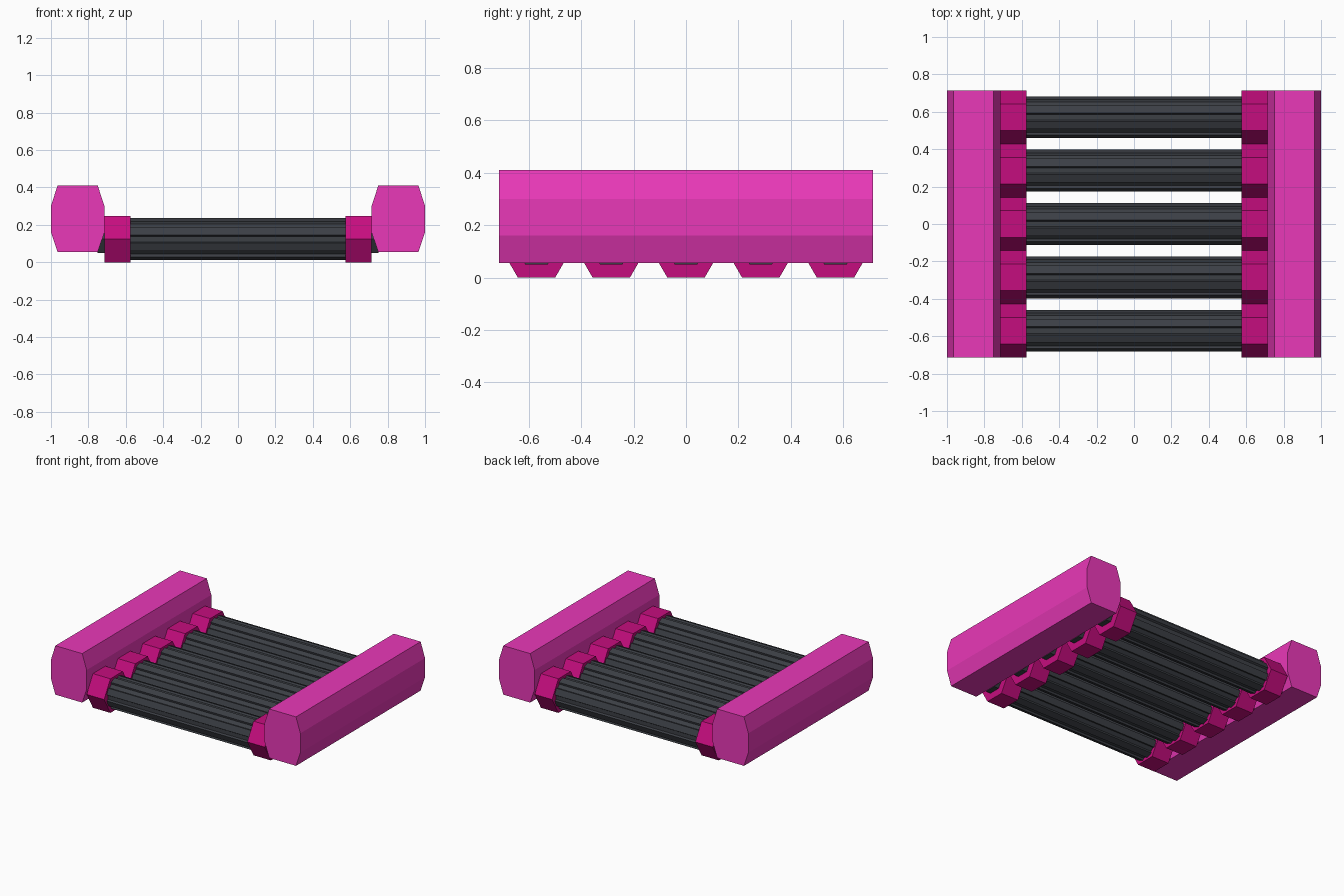
import bpy, bmesh
from math import cos, sin, radians

if "Cube" in bpy.data.objects:
    bpy.data.objects.remove(bpy.data.objects["Cube"])


def material(name, rgb):
    m = bpy.data.materials.new(name)
    m.diffuse_color = (*rgb, 1)
    m.use_nodes = True
    m.node_tree.nodes["Principled BSDF"].inputs["Base Color"].default_value = m.diffuse_color
    return m


PINK = material("pink", (0.82, 0.04, 0.48))
MAGENTA = material("magenta", (0.56, 0.004, 0.21))
DARK = material("charcoal", (0.045, 0.05, 0.06))


def prism(name, profile, place, a, b, mat):
    """Extrude a closed 2D profile from a to b; place(u, v, t) gives the 3D point."""
    bm = bmesh.new()
    ends = [[bm.verts.new(place(u, v, t)) for u, v in profile] for t in (a, b)]
    n = len(profile)
    for ring in ends:
        bm.faces.new(ring)
    for i in range(n):
        j = (i + 1) % n
        bm.faces.new((ends[0][i], ends[0][j], ends[1][j], ends[1][i]))
    bmesh.ops.recalc_face_normals(bm, faces=bm.faces)
    me = bpy.data.meshes.new(name)
    bm.to_mesh(me)
    bm.free()
    me.materials.append(mat)
    ob = bpy.data.objects.new(name, me)
    bpy.context.collection.objects.link(ob)
    return ob


def polar(points):
    return [(r * cos(radians(d)), r * sin(radians(d))) for r, d in points]


# Side rails: chamfered eight-sided bars
rail = [(0.75, 0.41), (0.965, 0.41), (1.0, 0.30), (1.0, 0.16),
        (0.965, 0.055), (0.75, 0.055), (0.714, 0.16), (0.714, 0.30)]
for side, s in (("left", -1), ("right", 1)):
    prism(side + "_rail", rail, lambda u, v, t, s=s: (s * u, t, v), -0.714, 0.714, PINK)

# Cross-sections of the rollers: hex collar, hex axle, fluted grip
Z = 0.1235
hexagon = polar([(0.1427, 60 * i) for i in range(6)])
axle = polar([(0.0855, 60 * i) for i in range(6)])
flutes = polar([(r, 45 * i + d) for i in range(8)
                for r, d in ((0.101, -8), (0.101, 8), (0.114, 11), (0.114, 34))])

for i in range(5):
    y = (i - 2) * 0.2855
    place = lambda u, v, t, y=y: (t, y + u, Z + v)
    # Fluted roller with its axle running into the rails
    prism(f"roller_{i + 1}", flutes, place, -0.58, 0.58, DARK)
    prism(f"axle_{i + 1}", axle, place, -0.75, 0.75, DARK)
    # End collars
    prism(f"left_collar_{i + 1}", hexagon, place, -0.714, -0.574, MAGENTA)
    prism(f"right_collar_{i + 1}", hexagon, place, 0.574, 0.714, MAGENTA)
